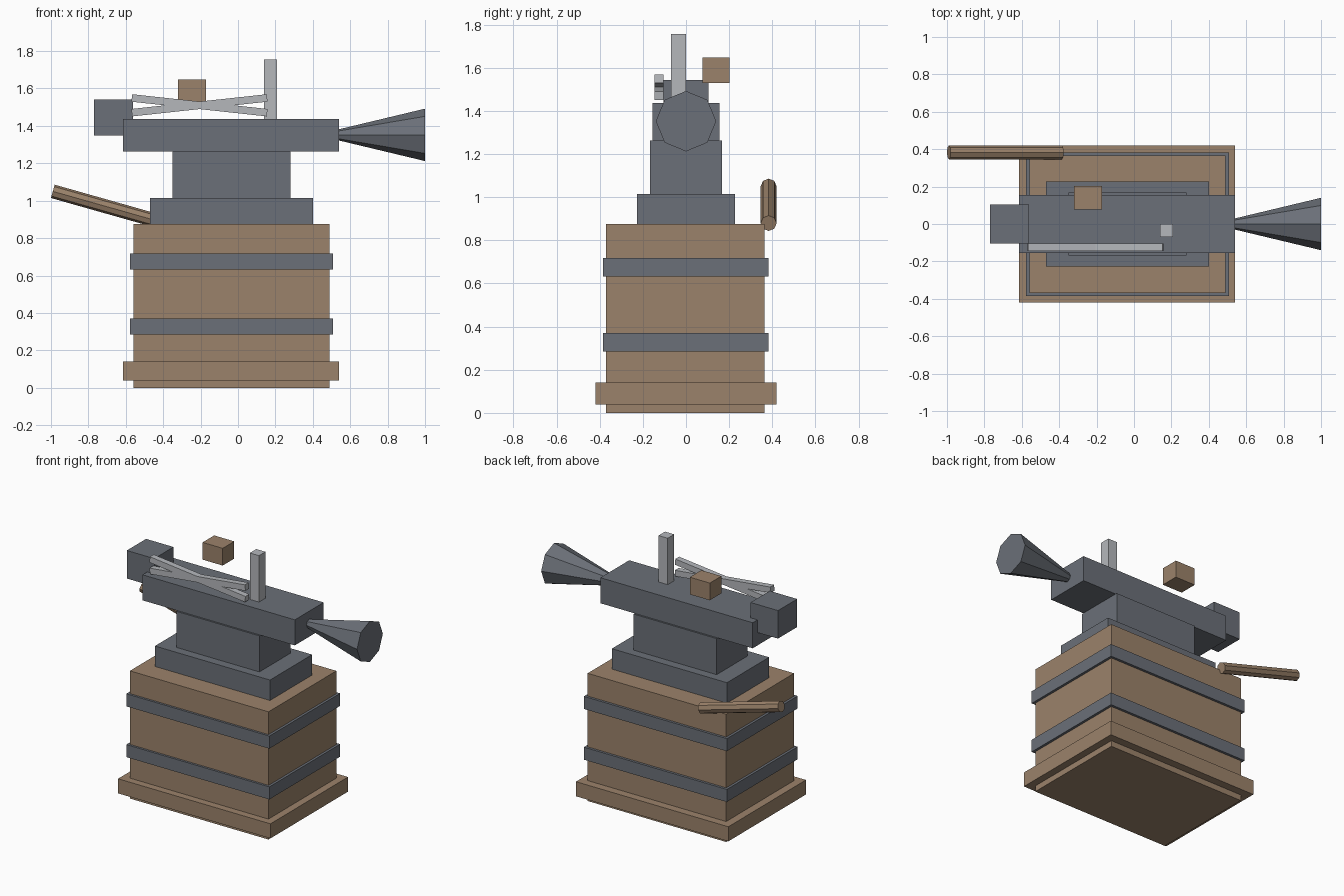
import bpy
from math import radians, pi, atan2
from mathutils import Vector

if "Cube" in bpy.data.objects:
    bpy.data.objects.remove(bpy.data.objects["Cube"], do_unlink=True)


def material(name, rgb):
    mat = bpy.data.materials.new(name)
    mat.use_nodes = True
    mat.diffuse_color = (*rgb, 1)
    mat.node_tree.nodes["Principled BSDF"].inputs["Base Color"].default_value = (*rgb, 1)
    return mat


wood = material("wood", (0.33, 0.225, 0.145))
iron = material("dark iron", (0.147, 0.162, 0.188))
steel = material("bright steel", (0.46, 0.475, 0.50))


def finish(name, mat):
    obj = bpy.context.object
    obj.name = obj.data.name = name
    obj.data.materials.append(mat)
    return obj


def box(name, mat, x, y, z, tilt=0):
    """Box from (min, max) ranges, optionally tilted about y."""
    ranges = (x, y, z)
    bpy.ops.mesh.primitive_cube_add(size=1, location=[(a + b) / 2 for a, b in ranges])
    obj = finish(name, mat)
    for v in obj.data.vertices:
        v.co = [c * (b - a) for c, (a, b) in zip(v.co, ranges)]
    obj.rotation_euler.y = tilt
    return obj


def rod(name, mat, start, end, r1, r2):
    """Eight-sided rod or cone between two points in an x-z plane."""
    start, end = Vector(start), Vector(end)
    d = end - start
    bpy.ops.mesh.primitive_cone_add(vertices=8, radius1=r1, radius2=r2, depth=d.length,
                                    location=(start + end) / 2,
                                    rotation=(0, atan2(d.x, d.z), 0))
    return finish(name, mat)


# Wooden stump with plinth and iron bands
box("stump", wood, (-0.56, 0.49), (-0.37, 0.365), (0, 0.875))
box("plinth", wood, (-0.615, 0.54), (-0.42, 0.42), (0.04, 0.14))
for name, z in (("lower_band", 0.285), ("upper_band", 0.633)):
    box(name, iron, (-0.577, 0.507), (-0.385, 0.382), (z, z + 0.086))

# Anvil
box("anvil_foot", iron, (-0.47, 0.402), (-0.228, 0.228), (0.875, 1.015))
box("anvil_waist", iron, (-0.35, 0.28), (-0.168, 0.168), (1.015, 1.262))
box("anvil_body", iron, (-0.615, 0.54), (-0.156, 0.156), (1.262, 1.437))
box("anvil_heel", iron, (-0.77, -0.562), (-0.104, 0.104), (1.35, 1.542))
rod("anvil_horn", iron, (0.54, 0, 1.352), (1.0, 0, 1.352), 0.03, 0.14)

# Tools lying on and around the anvil
box("peg", steel, (0.139, 0.208), (-0.07, 0), (1.437, 1.755))
box("hammer_head", wood, (-0.322, -0.17), (0.077, 0.202), (1.53, 1.648))
rod("hammer_handle", wood, (-0.99, 0.383, 1.05), (-0.386, 0.383, 0.879), 0.037, 0.037)
for name, angle in (("tong_arm_a", 6.2), ("tong_arm_b", -6.2)):
    box(name, steel, (-0.57, 0.158), (-0.145, -0.104), (1.49, 1.53), radians(angle))
